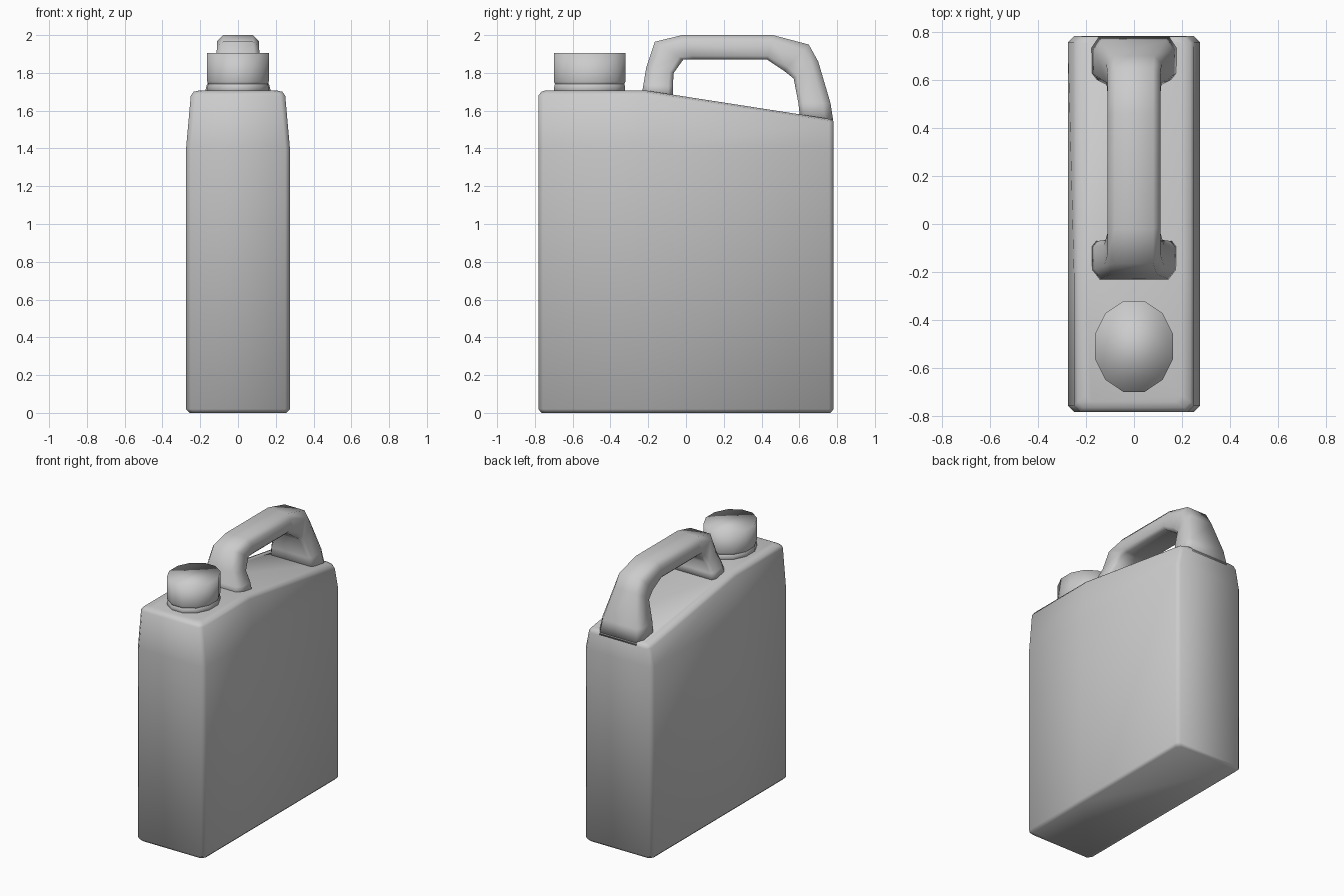
import bpy, bmesh, math

cube = bpy.data.objects.get("Cube")
if cube:
    bpy.data.objects.remove(cube, do_unlink=True)

grey = bpy.data.materials.new("grey plastic")
grey.use_nodes = True
grey.diffuse_color = (0.6, 0.6, 0.6, 1)
grey.node_tree.nodes["Principled BSDF"].inputs["Base Color"].default_value = (0.6, 0.6, 0.6, 1)


def loft(name, rings, caps=True):
    """Skin a list of equal-length point rings and shade the result smooth."""
    bm = bmesh.new()
    loops = [[bm.verts.new(p) for p in ring] for ring in rings]
    n = len(loops[0])
    for a, b in zip(loops, loops[1:]):
        for i in range(n):
            j = (i + 1) % n
            bm.faces.new((a[i], a[j], b[j], b[i]))
    if caps:
        bm.faces.new(loops[0])
        bm.faces.new(loops[-1])
    bmesh.ops.recalc_face_normals(bm, faces=bm.faces)
    for f in bm.faces:
        f.smooth = True
    mesh = bpy.data.meshes.new(name)
    bm.to_mesh(mesh)
    bm.free()
    mesh.materials.append(grey)
    obj = bpy.data.objects.new(name, mesh)
    bpy.context.collection.objects.link(obj)
    return obj


BREAK = -0.22  # where the flat front of the top meets the slope


def body_ring(w, front, back, z, follow, c=0.025):
    """Chamfered rectangle; follow=1 makes the ring obey the sloping top."""
    half = [(w - c, front), (w, front + c), (w, BREAK), (w, back - c), (w - c, back)]
    outline = half + [(-x, y) for x, y in reversed(half)]
    return [(x, y, z - follow * 0.155 * max(0, y - BREAK)) for x, y in outline]


# Body: straight walls, tapered shoulder, top that slopes down to the back
body = loft("body", [
    body_ring(0.255, -0.765, 0.765, 0.0, 0),
    body_ring(0.275, -0.782, 0.782, 0.02, 0),
    body_ring(0.275, -0.782, 0.782, 1.4, 0),
    body_ring(0.25, -0.782, 0.782, 1.68, 1),
    body_ring(0.235, -0.765, 0.78, 1.70, 1),
    body_ring(0.20, -0.74, 0.775, 1.708, 1),
], caps=False)
bm = bmesh.new()
bm.from_mesh(body.data)
edges = [e for e in bm.edges if e.is_boundary]
bottom = [e for e in edges if e.verts[0].co.z < 0.1]
bmesh.ops.holes_fill(bm, edges=bottom)
# Top is two planes, split across the break
bm.verts.ensure_lookup_table()
top = list(bm.verts)[-10:]
bm.faces.new(top[:3] + top[7:])
bm.faces.new(top[2:8])
bmesh.ops.recalc_face_normals(bm, faces=bm.faces)
for f in bm.faces:
    f.smooth = True
bm.to_mesh(body.data)
bm.free()


def round_ring(r, z, sides=12):
    """Slightly oval ring around the spout axis."""
    angles = [(i + 0.5) * math.tau / sides for i in range(sides)]
    return [(0.86 * r * math.cos(a), -0.51 + r * math.sin(a), z) for a in angles]


# Spout neck and screw cap
loft("neck", [round_ring(0.195, 1.69), round_ring(0.195, 1.725), round_ring(0.185, 1.76)])
loft("cap", [round_ring(0.186, 1.73), round_ring(0.196, 1.755), round_ring(0.196, 1.905)])

# Handle: (outer y, z), (inner y, z), half width; flared where it joins the body
stations = [
    ((-0.235, 1.68), (-0.07, 1.67), 0.18),
    ((-0.225, 1.74), (-0.07, 1.73), 0.165),
    ((-0.21, 1.83), (-0.065, 1.80), 0.125),
    ((-0.165, 1.965), (-0.015, 1.87), 0.11),
    ((-0.02, 2.0), (0.04, 1.87), 0.11),
    ((0.46, 2.0), (0.43, 1.87), 0.11),
    ((0.65, 1.95), (0.52, 1.81), 0.11),
    ((0.70, 1.86), (0.57, 1.77), 0.115),
    ((0.765, 1.64), (0.595, 1.64), 0.165),
    ((0.782, 1.53), (0.605, 1.55), 0.18),
]


def handle_ring(outer, inner, w):
    def at(t):
        return [o + t * (i - o) for o, i in zip(outer, inner)]
    half = [(w - 0.03, 0), (w, 0.25), (w, 0.85), (w - 0.02, 1)]
    section = half + [(-x, t) for x, t in reversed(half)]
    return [(x, *at(t)) for x, t in section]


loft("handle", [handle_ring(*s) for s in stations])
